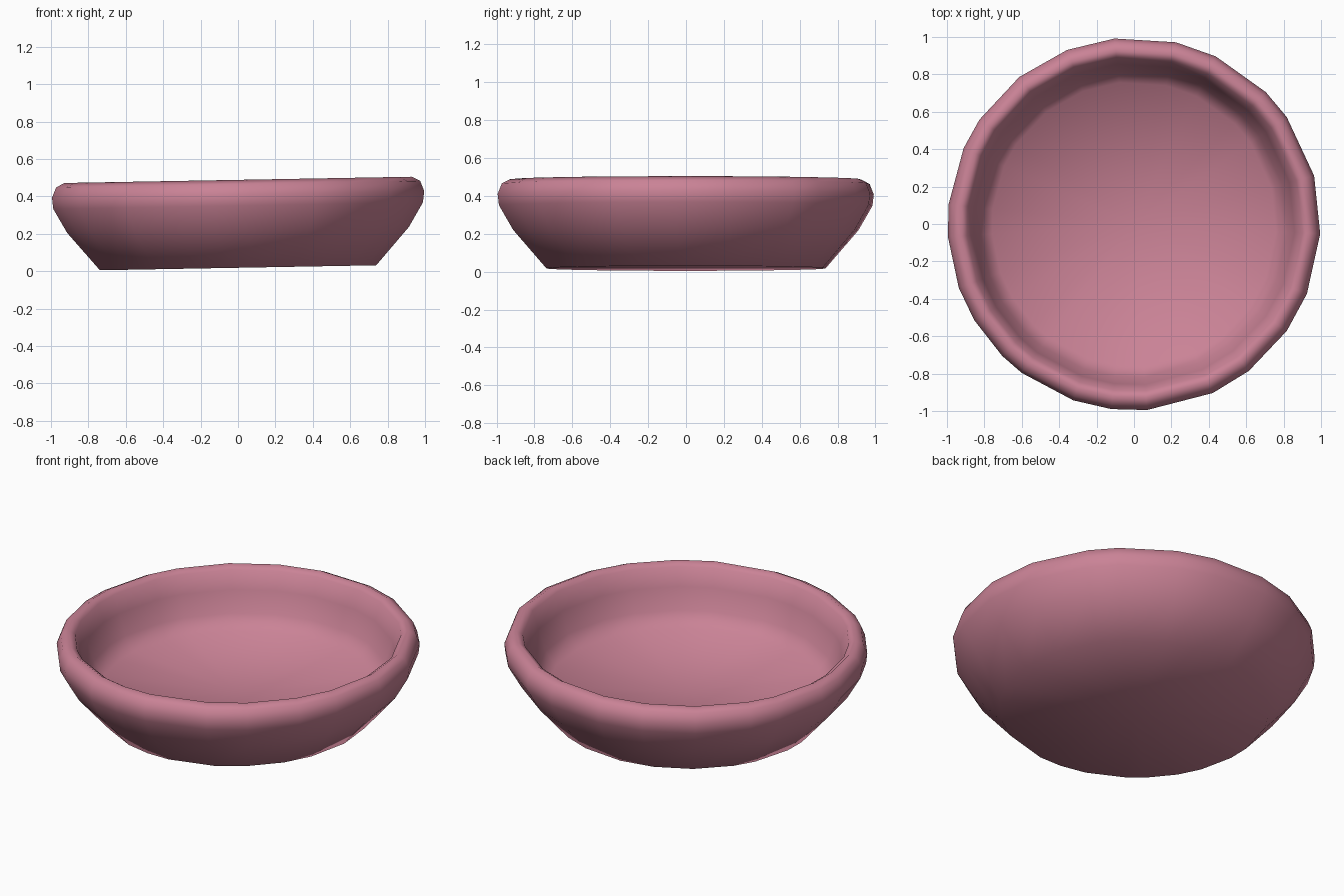
import bpy, bmesh
from math import radians, cos, sin

cube = bpy.data.objects.get("Cube")
if cube:
    bpy.data.objects.remove(cube)

# Single pink clay colour
pink = bpy.data.materials.new("dusty pink")
pink.use_nodes = True
colour = (0.59, 0.225, 0.305, 1)
pink.diffuse_color = colour
pink.node_tree.nodes["Principled BSDF"].inputs["Base Color"].default_value = colour

# Uneven, hand-shaped spacing of the rim corners
angles = [-176, -160, -149, -135, -127, -109, -97, -86, -65, -52, -35, -22, -3,
          15, 35, 45, 64, 77, 96, 111, 128, 146, 156, 174]

# Cross-section from the underside, over the rim, to the inside floor
profile = [(0.74, 0.018), (0.915, 0.22), (0.99, 0.35), (0.997, 0.41), (0.975, 0.465),
           (0.93, 0.488), (0.895, 0.465), (0.86, 0.36), (0.82, 0.235), (0.76, 0.155)]


def settle(x, z):
    """Lean the bowl gently up towards +x."""
    return z + 0.018 * x


bm = bmesh.new()
rings = []
for r, z in profile:
    ring = []
    for a in angles:
        x, y = r * cos(radians(a)), r * sin(radians(a))
        ring.append(bm.verts.new((x, y, settle(x, z))))
    rings.append(ring)

# Wall, rim and inner wall
n = len(angles)
for low, high in zip(rings, rings[1:]):
    for i in range(n):
        j = (i + 1) % n
        bm.faces.new((low[i], low[j], high[j], high[i]))

# Underside and slightly dished inside floor
for ring, z in ((rings[0], 0.018), (rings[-1], 0.13)):
    centre = bm.verts.new((0, 0, z))
    for i in range(n):
        bm.faces.new((ring[i], ring[(i + 1) % n], centre))

bmesh.ops.recalc_face_normals(bm, faces=bm.faces)

for f in bm.faces:
    f.smooth = True
mesh = bpy.data.meshes.new("bowl")
bm.to_mesh(mesh)
bm.free()
mesh.materials.append(pink)
bowl = bpy.data.objects.new("bowl", mesh)
bpy.context.collection.objects.link(bowl)
